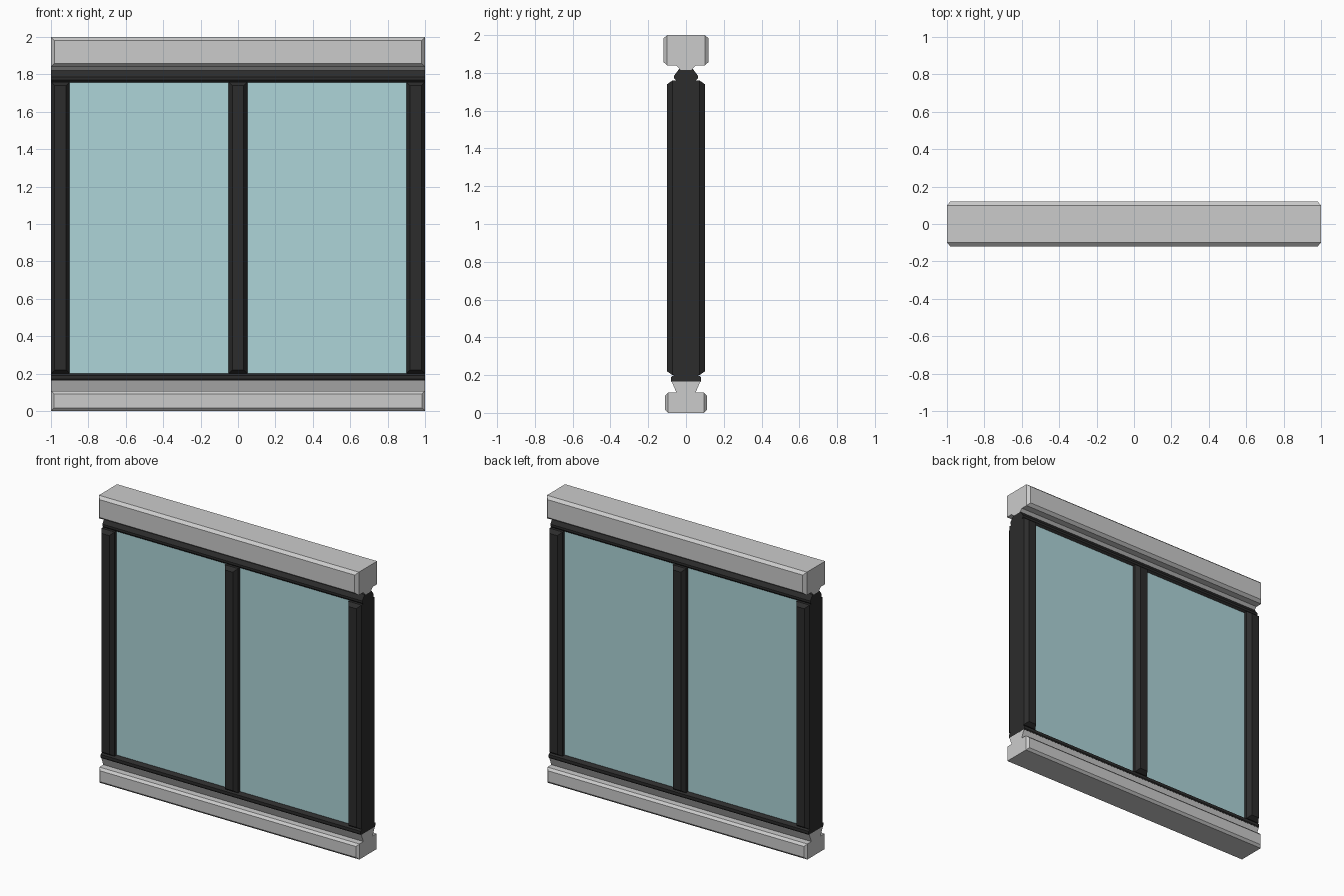
import bpy, bmesh

if "Cube" in bpy.data.objects:
    bpy.data.objects.remove(bpy.data.objects["Cube"])


def material(name, rgb):
    m = bpy.data.materials.new(name)
    m.diffuse_color = (*rgb, 1)
    m.use_nodes = True
    m.node_tree.nodes["Principled BSDF"].inputs["Base Color"].default_value = m.diffuse_color
    return m


BLACK = material("black_frame", (0.025, 0.025, 0.025))
GLASS = material("tinted_glass", (0.42, 0.66, 0.69))


def finish(name, bm, mat):
    bmesh.ops.recalc_face_normals(bm, faces=bm.faces)
    mesh = bpy.data.meshes.new(name)
    bm.to_mesh(mesh)
    bm.free()
    obj = bpy.data.objects.new(name, mesh)
    bpy.context.collection.objects.link(obj)
    if mat:
        mesh.materials.append(mat)
    return obj


def panel_block(name, x0, x1, z0, z1, core, outer, inset, mat=None):
    """Box whose front and back rise to a chamfered, inset panel."""
    bm = bmesh.new()
    rings = []
    for y, i in ((-outer, inset), (-core, 0), (core, 0), (outer, inset)):
        rings.append([bm.verts.new((x, y, z)) for x, z in (
            (x0 + i, z0 + i), (x1 - i, z0 + i), (x1 - i, z1 - i), (x0 + i, z1 - i))])
    for a, b in zip(rings, rings[1:]):
        for k in range(4):
            n = (k + 1) % 4
            bm.faces.new((a[k], a[n], b[n], b[k]))
    bm.faces.new(rings[0])
    bm.faces.new(rings[-1])
    return finish(name, bm, mat)


def rail(name, half_profile, mat=None):
    """Full-width bar from a (half depth, z) profile mirrored in y."""
    bm = bmesh.new()
    pts = half_profile + [(-y, z) for y, z in reversed(half_profile)]
    face = bm.faces.new([bm.verts.new((-1, y, z)) for y, z in pts])
    ext = bmesh.ops.extrude_face_region(bm, geom=[face], use_keep_orig=True)
    verts = [v for v in ext["geom"] if isinstance(v, bmesh.types.BMVert)]
    bmesh.ops.translate(bm, verts=verts, vec=(2, 0, 0))
    return finish(name, bm, mat)


# Stone lintel and sill with their tapered necks
panel_block("lintel", -1, 1, 1.84, 2.0, 0.10, 0.12, 0.018)
rail("lintel_neck", [(0.027, 1.815), (0.053, 1.84)])
panel_block("sill", -1, 1, 0, 0.108, 0.095, 0.11, 0.016)
rail("sill_neck", [(0.05, 0.105), (0.075, 0.165)])

# Black head and bottom rails
rail("head_rail", [(0.05, 1.757), (0.063, 1.77), (0.063, 1.785), (0.037, 1.82)], BLACK)
rail("bottom_rail", [(0.075, 0.163), (0.08, 0.17), (0.08, 0.19), (0.06, 0.202)], BLACK)

# Black uprights
for name, x in (("left_post", -0.95), ("mullion", 0), ("right_post", 0.95)):
    panel_block(name, x - 0.05, x + 0.05, 0.2, 1.76, 0.072, 0.10, 0.02, BLACK)

# Glass panes between the uprights
for name, x in (("left_pane", -0.475), ("right_pane", 0.475)):
    bm = bmesh.new()
    bmesh.ops.create_cube(bm, size=1)
    bmesh.ops.scale(bm, verts=bm.verts, vec=(0.85, 0.10, 1.56))
    bmesh.ops.translate(bm, verts=bm.verts, vec=(x, 0, 0.98))
    finish(name, bm, GLASS)
